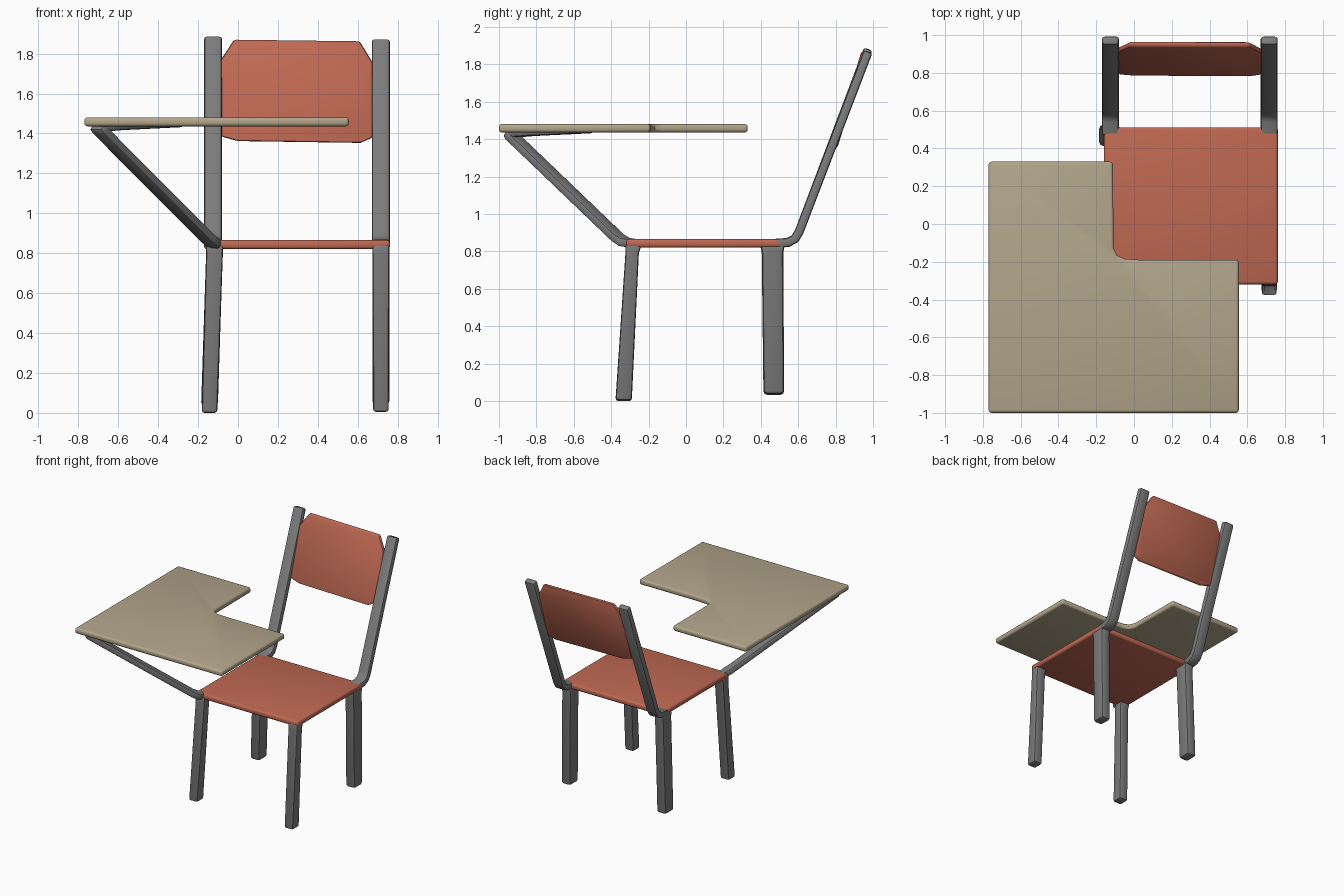
import bpy, bmesh, math
from mathutils import Vector

if "Cube" in bpy.data.objects:
    bpy.data.objects.remove(bpy.data.objects["Cube"])


def material(name, r, g, b):
    m = bpy.data.materials.new(name)
    m.diffuse_color = (r, g, b, 1)
    m.use_nodes = True
    m.node_tree.nodes["Principled BSDF"].inputs["Base Color"].default_value = m.diffuse_color
    return m


RED = material("red_plastic", 0.52, 0.14, 0.085)
TAN = material("tan_board", 0.45, 0.38, 0.26)
STEEL = material("grey_frame", 0.2, 0.2, 0.2)


def loft(name, rings, mat, bevel=0.012, segments=2):
    """Join matching rings of points into a closed solid with rounded edges."""
    bm = bmesh.new()
    loops = [[bm.verts.new(p) for p in ring] for ring in rings]
    n = len(loops[0])
    for a, b in zip(loops, loops[1:]):
        for i in range(n):
            j = (i + 1) % n
            bm.faces.new((a[i], a[j], b[j], b[i]))
    bm.faces.new(loops[0][::-1])
    bm.faces.new(loops[-1])
    bmesh.ops.recalc_face_normals(bm, faces=bm.faces[:])
    sharp = [e for e in bm.edges if e.calc_face_angle(0) > math.radians(50)]
    bmesh.ops.bevel(bm, geom=sharp, offset=bevel, segments=segments,
                    profile=0.5, affect='EDGES', clamp_overlap=True)
    mesh = bpy.data.meshes.new(name)
    bm.to_mesh(mesh)
    bm.free()
    mesh.materials.append(mat)
    obj = bpy.data.objects.new(name, mesh)
    bpy.context.collection.objects.link(obj)
    bpy.ops.object.select_all(action='DESELECT')
    obj.select_set(True)
    bpy.context.view_layer.objects.active = obj
    bpy.ops.object.shade_smooth_by_angle(angle=math.radians(35))
    return obj


def bar(name, path, side, width, thick, bevel=0.012):
    """Flat bar along a path; side is its constant width direction."""
    pts = [Vector(p) for p in path]
    side = Vector(side).normalized()
    rings = []
    for i, p in enumerate(pts):
        d_in = (p - pts[max(i - 1, 0)]).normalized()
        d_out = (pts[min(i + 1, len(pts) - 1)] - p).normalized()
        d = (d_in + d_out).normalized()
        seg = d_out if d_out.length else d_in
        nrm = side.cross(d).normalized() * thick / 2 / max(d.dot(seg), 0.7)
        w = side * width / 2
        rings.append([p + w + nrm, p - w + nrm, p - w - nrm, p + w - nrm])
    return loft(name, rings, STEEL, bevel)


def rect(x0, x1, y0, y1, z):
    return [(x0, y0, z), (x1, y0, z), (x1, y1, z), (x0, y1, z)]


# Seat
loft("seat", [rect(-0.16, 0.762, -0.32, 0.512, z) for z in (0.82, 0.866)], RED, 0.016, 3)

# Legs and back posts, left side splayed outward slightly
for label, x, lean, base, top in (("left", -0.118, -0.025, 0.0, 1.882),
                                  ("right", 0.716, 0.0, 0.005, 1.868)):
    h = 0.042
    loft(f"{label}_front_leg",
         [rect(x + lean - 0.039, x + lean + 0.039, -0.377, -0.29, base),
          rect(x - h, x + h, -0.324, -0.252, 0.79),
          rect(x - h - 0.002, x + h + 0.002, -0.325, -0.235, 0.842)], STEEL, 0.014)
    loft(f"{label}_rear_leg",
         [rect(x + lean - 0.042, x + lean + 0.042, 0.414, 0.525, base + 0.033),
          rect(x - h, x + h, 0.405, 0.52, 0.79),
          rect(x - h - 0.002, x + h + 0.002, 0.395, 0.53, 0.842)], STEEL, 0.02)
    px = -0.125 if label == "left" else x
    bar(f"{label}_back_post",
        [(px, 0.47, 0.843), (px, 0.545, 0.848), (px, 0.582, 0.867),
         (px, 0.605, 0.905), (px, 0.974, top)], (1, 0, 0), 0.09, 0.048, 0.014)

# Backrest: octagonal panel leaning with the posts
outline = [(-0.085, 1.77), (-0.02, 1.87), (0.61, 1.862), (0.675, 1.755),
           (0.675, 1.38), (0.615, 1.353), (0.0, 1.362), (-0.085, 1.385)]
loft("backrest", [[(x, 0.78 + 0.307 * (z - 1.355) + t, z) for x, z in outline]
                  for t in (0, 0.03)], RED, 0.012)

# L-shaped writing board with a rounded inner corner
board = [(-0.77, -1), (0.555, -1), (0.555, -0.19), (0.03, -0.19), (-0.05, -0.184),
         (-0.09, -0.166), (-0.108, -0.125), (-0.112, 0.33), (-0.77, 0.33)]
loft("writing_board", [[(x, y, z) for x, y in board] for z in (1.436, 1.481)],
     TAN, 0.016, 3)

# Diagonal arm carrying the board, bent flat under its corner
bar("board_arm",
    [(-0.118, -0.28, 0.843), (-0.122, -0.33, 0.85), (-0.15, -0.365, 0.873),
     (-0.69, -0.93, 1.415), (-0.705, -0.94, 1.436)],
    (0.72, -0.69, 0), 0.085, 0.045)
bar("board_bracket",
    [(-0.7, -0.935, 1.428), (-0.6, -0.83, 1.437), (-0.3, -0.52, 1.452)],
    (0.72, -0.69, 0), 0.085, 0.04)
